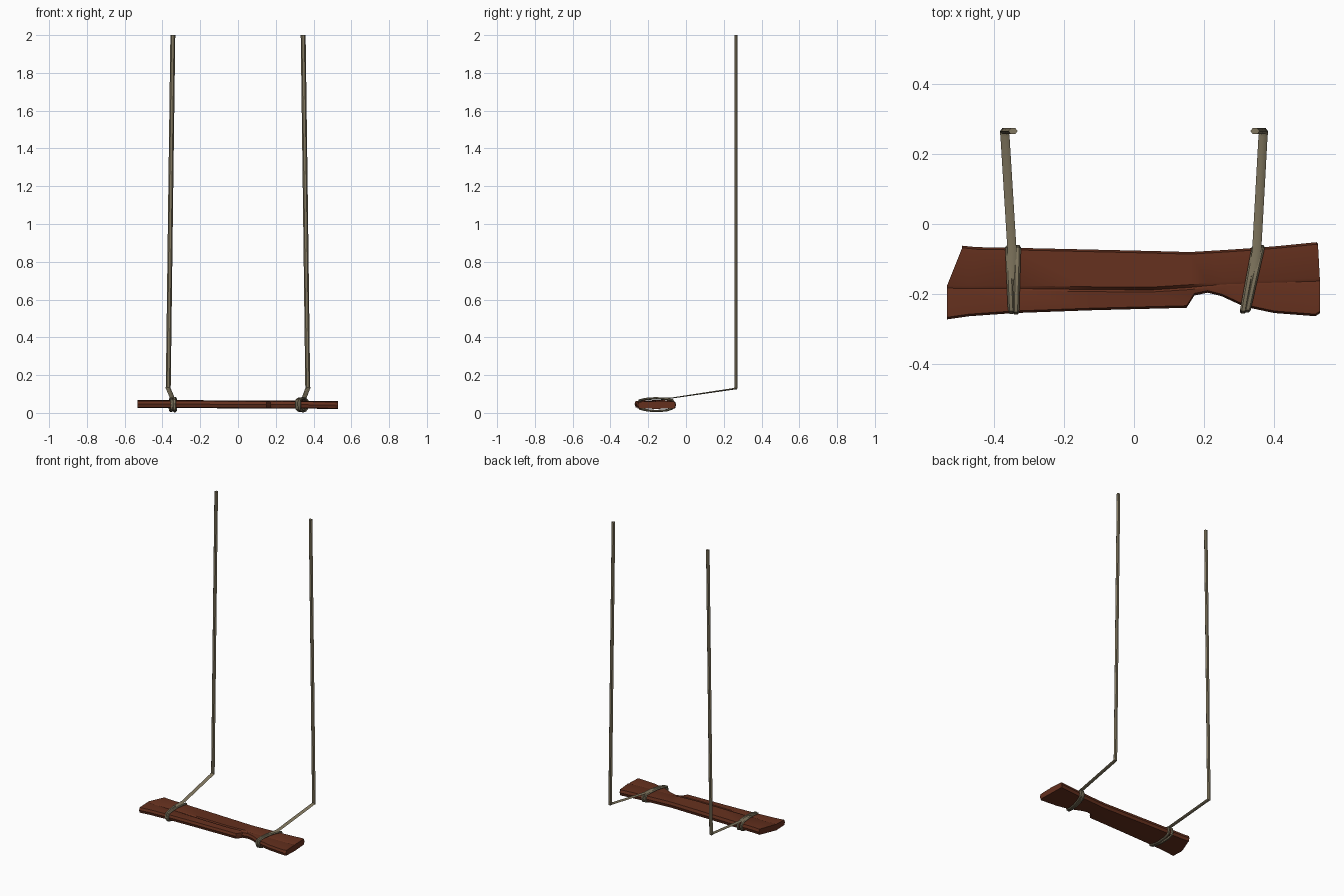
import bpy, bmesh, math
from mathutils import Vector

if "Cube" in bpy.data.objects:
    bpy.data.objects.remove(bpy.data.objects["Cube"])


def material(name, rgb):
    m = bpy.data.materials.new(name)
    m.diffuse_color = (*rgb, 1)
    m.use_nodes = True
    m.node_tree.nodes["Principled BSDF"].inputs["Base Color"].default_value = m.diffuse_color
    return m


WOOD = material("red_wood", (0.13, 0.03, 0.013))
ROPE = material("rope_fibre", (0.22, 0.185, 0.115))


def loft(name, rings, mat, closed=False, angle=30):
    """Skin a list of equal-length rings; cap the ends unless closed."""
    bm = bmesh.new()
    vs = [[bm.verts.new(p) for p in r] for r in rings]
    n, m = len(rings), len(rings[0])
    for i in range(n if closed else n - 1):
        a, b = vs[i], vs[(i + 1) % n]
        for j in range(m):
            k = (j + 1) % m
            bm.faces.new((a[j], a[k], b[k], b[j]))
    if not closed:
        bm.faces.new(vs[0])
        bm.faces.new(vs[-1])
    bmesh.ops.recalc_face_normals(bm, faces=bm.faces)
    me = bpy.data.meshes.new(name)
    bm.to_mesh(me)
    bm.free()
    me.materials.append(mat)
    ob = bpy.data.objects.new(name, me)
    bpy.context.collection.objects.link(ob)
    bpy.ops.object.select_all(action='DESELECT')
    ob.select_set(True)
    bpy.context.view_layer.objects.active = ob
    bpy.ops.object.shade_smooth_by_angle(angle=math.radians(angle))
    return ob


def strand(name, path, width, thick, closed=False, sides=6):
    """Sweep a flattened polygon, wide in x, along a path lying near the yz plane."""
    pts = [Vector(p) for p in path]
    n = len(pts)
    rings = []
    for i, p in enumerate(pts):
        if closed:
            t = pts[(i + 1) % n] - pts[i - 1]
        else:
            t = pts[min(i + 1, n - 1)] - pts[max(i - 1, 0)]
        nrm = Vector((0, -t.z, t.y)).normalized()
        th = thick[i] if isinstance(thick, list) else thick
        rings.append([p + Vector((width / 2 * math.cos(a), 0, 0)) + nrm * (th / 2 * math.sin(a))
                      for a in (2 * math.pi * k / sides for k in range(sides))])
    return loft(name, rings, ROPE, closed, 40)


# Weathered seat plank: x/y of back edge, x/y of centre crack, x/y of front edge, crack depth
stations = [
    (-0.49, -0.062, -0.533, -0.183, -0.533, -0.272, 0.003),
    (-0.45, -0.066, -0.47, -0.184, -0.47, -0.263, 0.004),
    (-0.34, -0.068, -0.34, -0.184, -0.34, -0.254, 0.003),
    (-0.12, -0.073, -0.12, -0.187, -0.12, -0.246, 0.010),
    (0.05, -0.077, 0.05, -0.188, 0.15, -0.239, 0.012),
    (0.16, -0.080, 0.16, -0.181, 0.172, -0.204, 0.007),
    (0.21, -0.077, 0.21, -0.176, 0.21, -0.196, 0.003),
    (0.26, -0.074, 0.26, -0.172, 0.25, -0.206, 0.003),
    (0.32, -0.070, 0.32, -0.170, 0.315, -0.236, 0.003),
    (0.41, -0.063, 0.41, -0.167, 0.40, -0.254, 0.003),
    (0.52, -0.052, 0.528, -0.163, 0.517, -0.263, 0.004),
    (0.525, -0.056, 0.53, -0.163, 0.53, -0.255, 0.004),
]
rings = []
for xb, yb, xm, ym, xf, yf, d in stations:
    dz = -0.005 * xm
    zt, zb, zm = 0.066 + dz, 0.024 + dz, 0.045 + dz
    rings.append([
        (xb, yb, zm), (xb, yb - 0.006, zt - 0.003), (xm, ym + 0.008, zt),
        (xm, ym, zt - d), (xm, ym - 0.006, zt - 0.002), (xf, yf + 0.006, zt - 0.005),
        (xf, yf, zm), (xf, yf + 0.006, zb + 0.003), (xm, ym, zb), (xb, yb - 0.006, zb + 0.002)])
loft("seat_plank", rings, WOOD)

# Rope lashings wound round the plank: name, x at back, x at front, front y, lift
lashings = [
    ("left_outer", -0.358, -0.350, -0.251, 0.0),
    ("left_inner", -0.332, -0.337, -0.253, 0.001),
    ("right_inner", 0.345, 0.311, -0.250, 0.0),
    ("right_outer", 0.364, 0.323, -0.247, 0.001),
]
for name, xb, xf, yf, up in lashings:
    yb = -0.066
    profile = [(0.0, 0.045), (0.02, 0.066), (0.2, 0.073), (0.5, 0.077), (0.8, 0.073), (0.97, 0.066),
               (1.0, 0.045), (0.95, 0.022), (0.75, 0.014), (0.5, 0.010), (0.2, 0.014), (0.03, 0.024)]
    path = [(xb + (xf - xb) * t, yb + (yf - yb) * t, z + (up if z > 0.045 else -up)) for t, z in profile]
    strand(name + "_lashing", path, 0.019, 0.013, closed=True)

# Hanging ropes: straight drop, sharp bend, then a flattened run onto the seat
for name, s, x_tie, x_end in (("left", -1, -0.348, -0.351), ("right", 1, 0.350, 0.338)):
    strand(name + "_hanging_rope",
           [(s * 0.345, 0.265, 2.0), (s * 0.357, 0.265, 1.1), (s * 0.369, 0.265, 0.145),
            (s * 0.37, 0.264, 0.129), (s * 0.368, 0.25, 0.127),
            (x_tie, -0.075, 0.079), (x_end, -0.16, 0.079)],
           0.026, [0.02, 0.02, 0.02, 0.02, 0.01, 0.006, 0.006])
